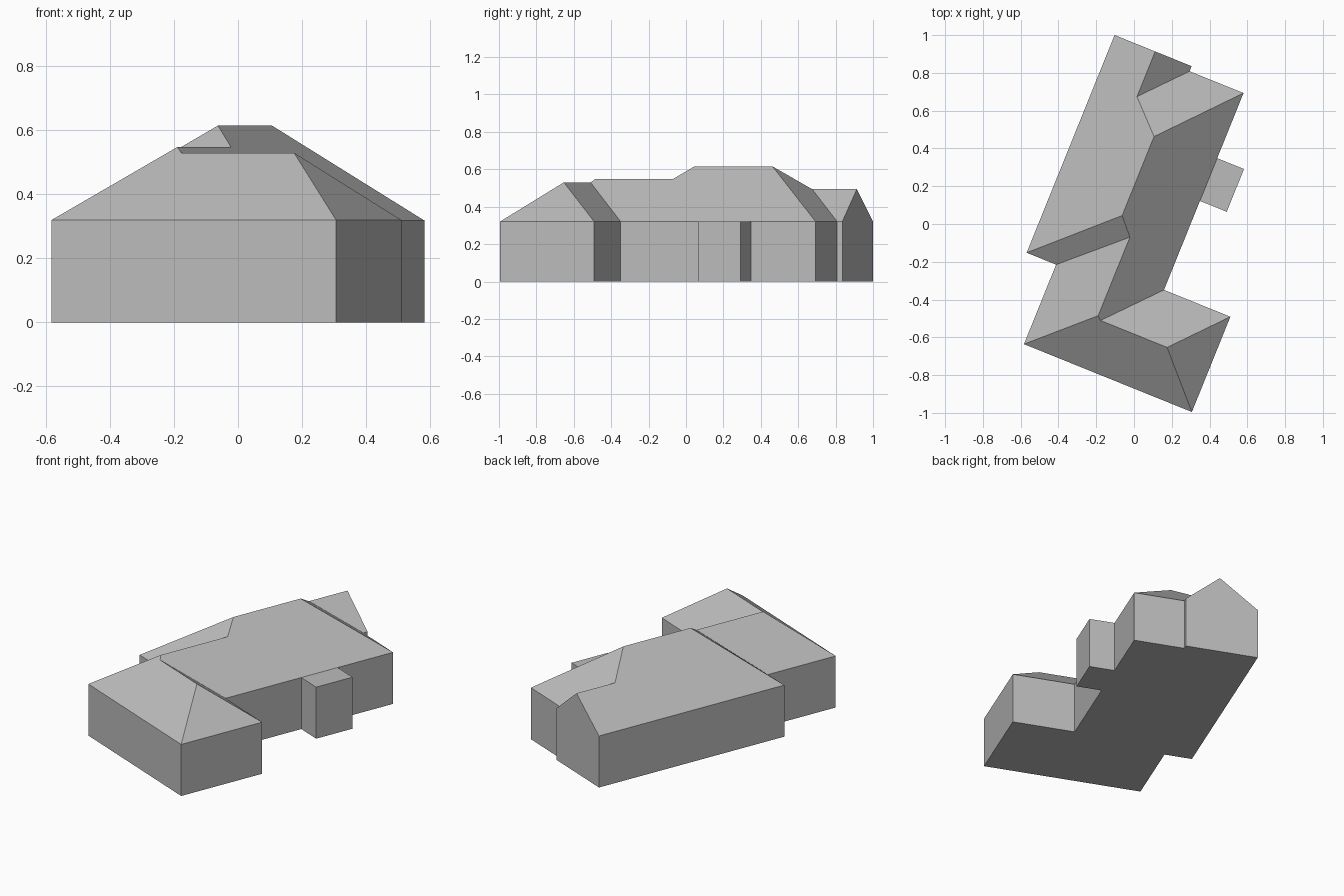
import bpy
import math
from mathutils import Matrix

old = bpy.data.objects.get("Cube")
if old:
    bpy.data.objects.remove(old, do_unlink=True)

# Single plain grey finish
grey = bpy.data.materials.new("plain_grey")
grey.use_nodes = True
color = (0.5, 0.5, 0.5, 1)
grey.diffuse_color = color
grey.node_tree.nodes["Principled BSDF"].inputs["Base Color"].default_value = color

EAVE = 0.32
TURN = Matrix.Rotation(math.radians(-22), 4, "Z")  # the house sits at an angle


def add_part(name, points, faces):
    """Make a mesh from named points and faces listed by point name."""
    names = list(points)
    mesh = bpy.data.meshes.new(name)
    mesh.from_pydata([TURN @ Matrix.Translation(points[n]).translation for n in names], [],
                     [[names.index(n) for n in face.split()] for face in faces])
    mesh.materials.append(grey)
    mesh.update()
    part = bpy.data.objects.new(name, mesh)
    bpy.context.collection.objects.link(part)
    return part


def add_block(name, outline, height):
    """Extrude a counter-clockwise outline into a closed-bottom, open-top block."""
    points, faces = {}, []
    count = len(outline)
    for i, (x, y) in enumerate(outline):
        points[f"low{i}"] = (x, y, 0)
        points[f"high{i}"] = (x, y, height)
        j = (i + 1) % count
        faces.append(f"low{i} low{j} high{j} high{i}")
    faces.append(" ".join(f"low{i}" for i in reversed(range(count))))
    return points, faces


# Eave corners, counter-clockwise from the south-west
corners = {
    "wing_sw": (-0.302, -0.808), "wing_se": (0.657, -0.808),
    "wing_ne": (0.657, -0.264), "inner_e": (0.278, -0.264),
    "main_ne": (0.278, 0.86), "step": (-0.03, 0.86),
    "gable_e": (-0.03, 0.889), "gable_w": (-0.47, 0.889),
    "main_sw": (-0.47, -0.354), "inner_w": (-0.302, -0.354),
}

# Outer walls and floor
add_part("walls", *add_block("walls", list(corners.values()), EAVE))

# Roof: eave corners plus ridge ends
roof = {name: (x, y, EAVE) for name, (x, y) in corners.items()}
roof.update({
    "ridge_n": (-0.075, 0.469, 0.615), "ridge_s": (-0.075, 0.018, 0.615),
    "low_n": (0.006, -0.073, 0.548), "low_s": (0.006, -0.521, 0.548),
    "wing_w": (0.027, -0.54, 0.53), "wing_e": (0.407, -0.54, 0.53),
    "gable_in": (-0.238, 0.631, 0.494), "gable_top": (-0.238, 0.889, 0.494),
})
add_part("roof", roof, [
    "main_sw ridge_s ridge_n gable_in gable_top gable_w",      # west, tall
    "main_sw inner_w low_n ridge_s",                           # small south
    "wing_sw low_s low_n inner_w",                             # west, low
    "wing_sw wing_se wing_e wing_w low_s",                     # wing south
    "wing_se wing_ne wing_e",                                  # wing east hip
    "wing_ne inner_e wing_w wing_e",                           # wing north
    "inner_e main_ne ridge_n ridge_s low_n low_s wing_w",      # east
    "main_ne step gable_in ridge_n",                           # north hip
    "step gable_e gable_top gable_in",                         # gable east
    "gable_e gable_w gable_top",                               # gable wall
])

# Flat-topped side bay
bay = [(0.278, 0.244), (0.431, 0.244), (0.431, 0.488), (0.278, 0.488)]
points, faces = add_block("side_bay", bay, EAVE)
faces.append("high0 high1 high2 high3")
add_part("side_bay", points, faces)
